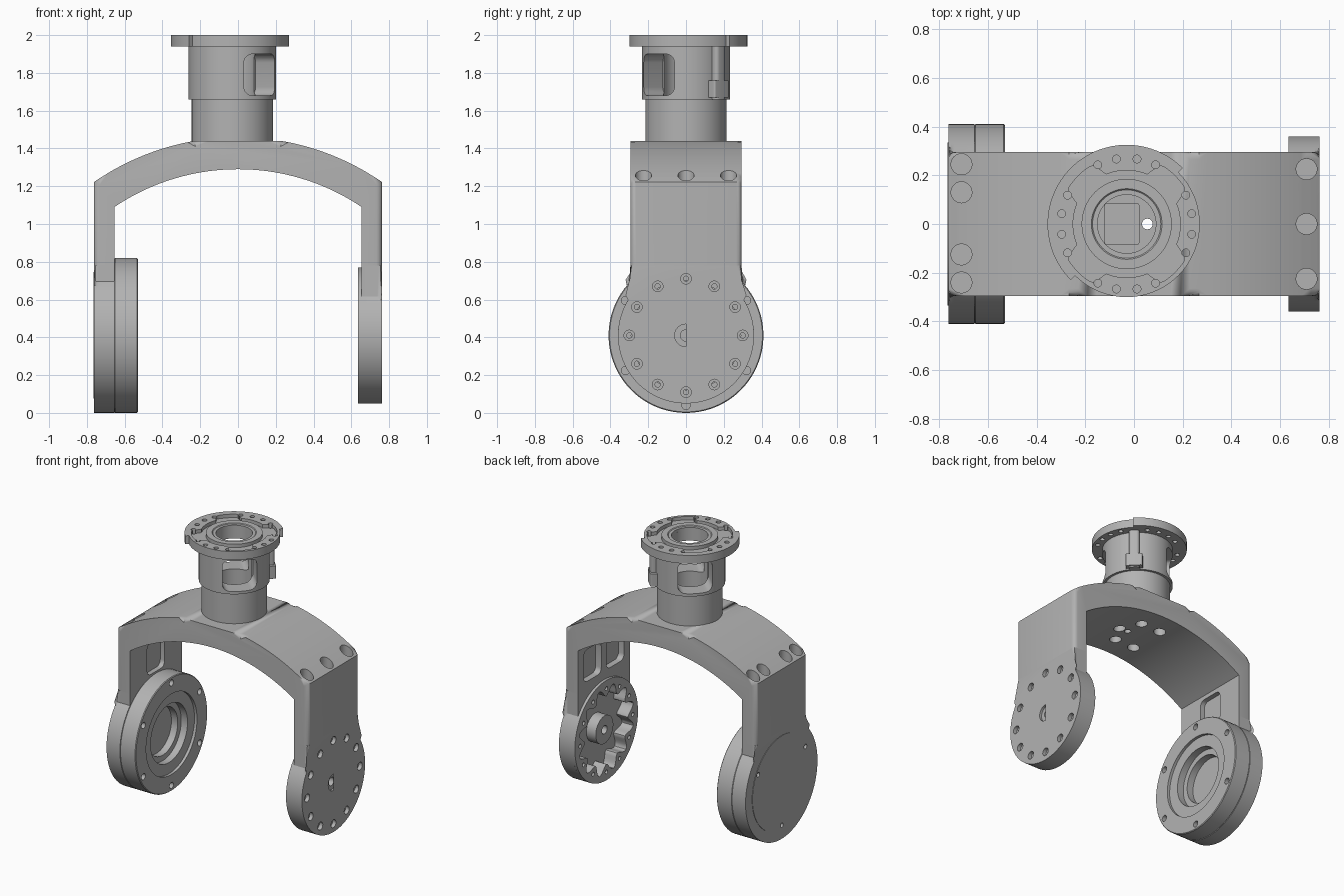
import bpy, bmesh
from math import sin, cos, pi, sqrt, acos, radians
from mathutils import Matrix, Vector

if "Cube" in bpy.data.objects:
    bpy.data.objects.remove(bpy.data.objects["Cube"])

metal = bpy.data.materials.new("grey_metal")
metal.use_nodes = True
GREY = (0.45, 0.45, 0.45, 1)
metal.diffuse_color = GREY
metal.node_tree.nodes["Principled BSDF"].inputs["Base Color"].default_value = GREY

HUB = 0.41          # height of the pivot axis
SIDE = 0.762        # outer face of the arms
INNER = 0.655       # inner face of the arms
WIDTH = 0.295       # half depth of the yoke
NECK = Vector((-0.03, 0, 0))


def prism(bm, pts, axis, lo, hi):
    """Extrude a 2D outline along an axis."""
    place = {"x": lambda p, d: (d, p[0], p[1]),
             "y": lambda p, d: (p[0], d, p[1]),
             "z": lambda p, d: (p[0], p[1], d)}[axis]
    a = [bm.verts.new(place(p, lo)) for p in pts]
    b = [bm.verts.new(place(p, hi)) for p in pts]
    bm.faces.new(a)
    bm.faces.new(b)
    for i in range(len(pts)):
        j = (i + 1) % len(pts)
        bm.faces.new((a[i], a[j], b[j], b[i]))
    return bm


def polar(radius, n=64, start=0, end=2 * pi, c=(0, 0), closed=True):
    """Points of a circle, an arc or a radius that varies with angle."""
    r = radius if callable(radius) else lambda t: radius
    steps = n if closed else n - 1
    ang = [start + (end - start) * i / steps for i in range(n)]
    return [(c[0] + r(t) * cos(t), c[1] + r(t) * sin(t)) for t in ang]


def rounded_rect(x0, x1, y0, y1, r):
    pts = []
    for k, (x, y) in enumerate([(x1 - r, y1 - r), (x0 + r, y1 - r), (x0 + r, y0 + r), (x1 - r, y0 + r)]):
        pts += polar(r, 6, k * pi / 2, (k + 1) * pi / 2, (x, y), False)
    return pts


def lathe(profile, axis, center, steps=64):
    """Revolve (radius, position) points about an axis."""
    bm = bmesh.new()
    put = (lambda r, d: (d, 0, r)) if axis == "x" else (lambda r, d: (r, 0, d))
    vs = [bm.verts.new(Vector(put(r, d)) + Vector(center)) for r, d in profile]
    es = [bm.edges.new((vs[i], vs[(i + 1) % len(vs)])) for i in range(len(vs))]
    bmesh.ops.spin(bm, geom=vs + es, cent=center, steps=steps, angle=2 * pi,
                   axis=(1, 0, 0) if axis == "x" else (0, 0, 1))
    bmesh.ops.remove_doubles(bm, verts=bm.verts, dist=0.0001)
    return bm


def soften(bm, rule, r):
    """Round the edges whose end points and middle pass a rule."""
    edges = [e for e in bm.edges if rule(*[v.co for v in e.verts], (e.verts[0].co + e.verts[1].co) / 2)]
    bmesh.ops.bevel(bm, geom=edges, offset=r, segments=4, profile=0.5, affect="EDGES")


def finish(name, bm):
    bmesh.ops.recalc_face_normals(bm, faces=bm.faces)
    me = bpy.data.meshes.new(name)
    bm.to_mesh(me)
    bm.free()
    ob = bpy.data.objects.new(name, me)
    bpy.context.collection.objects.link(ob)
    me.materials.append(metal)
    return ob


def cut(targets, bm):
    """Subtract a cutter from the given parts."""
    cutter = finish("cutter", bm)
    cutter.hide_render = True
    for ob in targets:
        mod = ob.modifiers.new("cut", "BOOLEAN")
        mod.operation, mod.solver, mod.object = "DIFFERENCE", "EXACT", cutter
        bpy.context.view_layer.objects.active = ob
        bpy.ops.object.modifier_apply(modifier=mod.name)
    bpy.data.objects.remove(cutter)


def holes(axis, centers, r, lo, hi):
    bm = bmesh.new()
    for c in centers:
        prism(bm, polar(r, 24, c=c), axis, lo, hi)
    return bm


def bolt_circle(r, angles, c=(0, HUB)):
    return [(c[0] + r * cos(radians(a)), c[1] + r * sin(radians(a))) for a in angles]


# Arched yoke with straight legs
LEG = 0.78
def arch(x, apex, radius):
    return apex - radius + sqrt(radius * radius - x * x)
def outer(x):
    return min(1.44, arch(x, 1.46, 1.34))
N = 40
xs = [-1 + 2 * i / N for i in range(N + 1)]
profile = [(-SIDE, LEG)] + [(SIDE * t, outer(SIDE * t)) for t in xs] + [(SIDE, LEG), (INNER, LEG)]
profile += [(-INNER * t, arch(INNER * t, 1.29, 1.17)) for t in xs] + [(-INNER, LEG)]
bm = prism(bmesh.new(), profile, "y", -WIDTH, WIDTH)
soften(bm, lambda a, b, m: a.y == b.y and (abs(m.x) > 0.76 or m.z > outer(m.x) - 0.01), 0.03)
yoke = finish("yoke", bm)


# Round lower ends of the two arms
def arm_end(name, side, r):
    a = acos(WIDTH / r)
    pts = polar(r, 72, a, -pi - a, (0, HUB), False) + [(-WIDTH, LEG), (WIDTH, LEG)]
    lo, hi = sorted((side * INNER, side * SIDE))
    bm = prism(bmesh.new(), pts, "x", lo, hi)
    soften(bm, lambda p, q, m: abs(p.x) > 0.76 and abs(q.x) > 0.76 and m.z < LEG - 0.01, 0.025)
    return finish(name, bm)


left_arm = arm_end("left_arm_end", 1, 0.36)
right_arm = arm_end("right_arm_end", -1, HUB)
rim = finish("left_arm_rim", prism(bmesh.new(), polar(0.36, 72, c=(0, HUB)), "x", 0.635, INNER))

# Scalloped pocket, hub and screws of the left arm
pocket = polar(lambda t: 0.245 + 0.07 * sin(6 * t) ** 2, 144, c=(0, HUB))
cut([left_arm, rim], prism(bmesh.new(), pocket, "x", 0.6, 0.725))
twelve = bolt_circle(0.30, range(0, 360, 30))
cut([left_arm, rim], holes("x", twelve, 0.014, 0.6, 0.8))
cut([left_arm], holes("x", twelve, 0.028, 0.735, 0.8))
cut([left_arm], holes("x", [(0, HUB)], 0.03, 0.6, 0.8))
cut([left_arm], holes("x", [(0, HUB)], 0.06, 0.745, 0.8))
finish("left_arm_hub", lathe([(0.03, 0.65), (0.1, 0.65), (0.1, 0.728), (0.03, 0.728)], "x", (0, 0, HUB)))

# Bearing housing and cover of the right arm
housing = finish("bearing_housing", lathe(
    [(0, -0.655), (0.405, -0.655), (0.41, -0.65), (0.41, -0.535), (0.405, -0.53), (0.29, -0.53),
     (0.29, -0.55), (0.21, -0.55), (0.21, -0.6), (0.17, -0.6), (0.17, -0.65), (0, -0.65)],
    "x", (0, 0, HUB), 72))
cut([housing], holes("x", bolt_circle(0.37, range(30, 390, 60)), 0.022, -0.6, -0.5))
cover = finish("bearing_cover", prism(bmesh.new(), polar(0.335, 72, c=(0, HUB)), "x", -0.765, -0.76))
cut([right_arm, cover], holes("x", bolt_circle(0.31, (30, 150, 270)), 0.016, -0.8, -0.74))

# Recesses on the inner faces of the legs
for x0, x1, spans in ((0.6, 0.70, ((-0.23, -0.03), (0.03, 0.23))), (-0.69, -0.6, ((-0.1, 0.1),))):
    bm = bmesh.new()
    for y0, y1 in spans:
        prism(bm, rounded_rect(y0, y1, 0.83, 1.06, 0.04), "x", x0, x1)
    cut([yoke], bm)

# Vertical screw sockets on the shoulders
cut([yoke], holes("z", [(0.708, y) for y in (-0.225, 0, 0.225)], 0.043, 1.14, 1.5))
cut([yoke], holes("z", [(-0.708, y) for y in (-0.24, -0.125, 0.13, 0.245)], 0.043, 1.14, 1.5))

# Screw holes under the arch
cut([yoke], holes("z", bolt_circle(0.155, (0, 60, 120, 240, 300), NECK.xy), 0.04, 1.1, 1.36))

# Hollow neck with flange
neck = finish("neck", lathe(
    [(0, 1.4), (0.215, 1.4), (0.215, 1.66), (0.232, 1.66), (0.232, 1.94), (0.30, 1.94),
     (0.30, 2), (0.12, 2), (0.12, 1.47), (0, 1.47)], "z", NECK, 72))
lobes = polar(lambda t: 0.22 + 0.06 * min(1, max(0, (abs(sin(2 * t)) - 0.72) / 0.16)), 144, c=NECK.xy)
cut([neck], prism(bmesh.new(), lobes, "z", 1.975, 2.1))
finish("neck_collar", lathe([(0.12, 1.97), (0.185, 1.97), (0.185, 2), (0.145, 2), (0.14, 1.995), (0.12, 1.995)],
                            "z", NECK))
flange_angles = [q + d for q in range(0, 360, 90) for d in (-26, -9, 9, 26)]
cut([neck], holes("z", bolt_circle(0.27, flange_angles, NECK.xy), 0.016, 1.9, 2.1))
cut([neck], prism(bmesh.new(), rounded_rect(-0.12, 0.02, -0.085, 0.085, 0.01), "z", 1.45, 1.6))
cut([neck, yoke], holes("z", [(0.055, 0)], 0.022, 1.2, 1.6))

# Two rounded windows through the neck wall
for angle in (-45, 135):
    bm = prism(bmesh.new(), rounded_rect(-0.115, 0.115, 1.68, 1.9, 0.045), "x", 0.06, 0.3)
    bm.transform(Matrix.Translation(NECK) @ Matrix.Rotation(radians(angle), 4, "Z"))
    cut([neck], bm)

# Rounded lug beside the neck, with a wider foot
bm = prism(bmesh.new(), rounded_rect(0.19, 0.265, -0.035, 0.035, 0.02), "z", 1.66, 1.95)
prism(bm, rounded_rect(0.19, 0.27, -0.055, 0.055, 0.01), "z", 1.67, 1.76)
bm.transform(Matrix.Translation(NECK) @ Matrix.Rotation(radians(45), 4, "Z"))
finish("neck_lug", bm)

# Half-round lip around the flange
lip = polar(0.325, 40, pi / 4, 5 * pi / 4, NECK.xy, False) + polar(0.298, 40, 5 * pi / 4, pi / 4, NECK.xy, False)
finish("flange_lip", prism(bmesh.new(), lip, "z", 1.94, 2))

# Smooth shading with sharp edges kept
for ob in bpy.context.scene.objects:
    if ob.type == "MESH" and ob.data.materials and ob.data.materials[0] == metal:
        bpy.ops.object.select_all(action="DESELECT")
        ob.select_set(True)
        bpy.context.view_layer.objects.active = ob
        bpy.ops.object.shade_smooth_by_angle(angle=radians(30))
